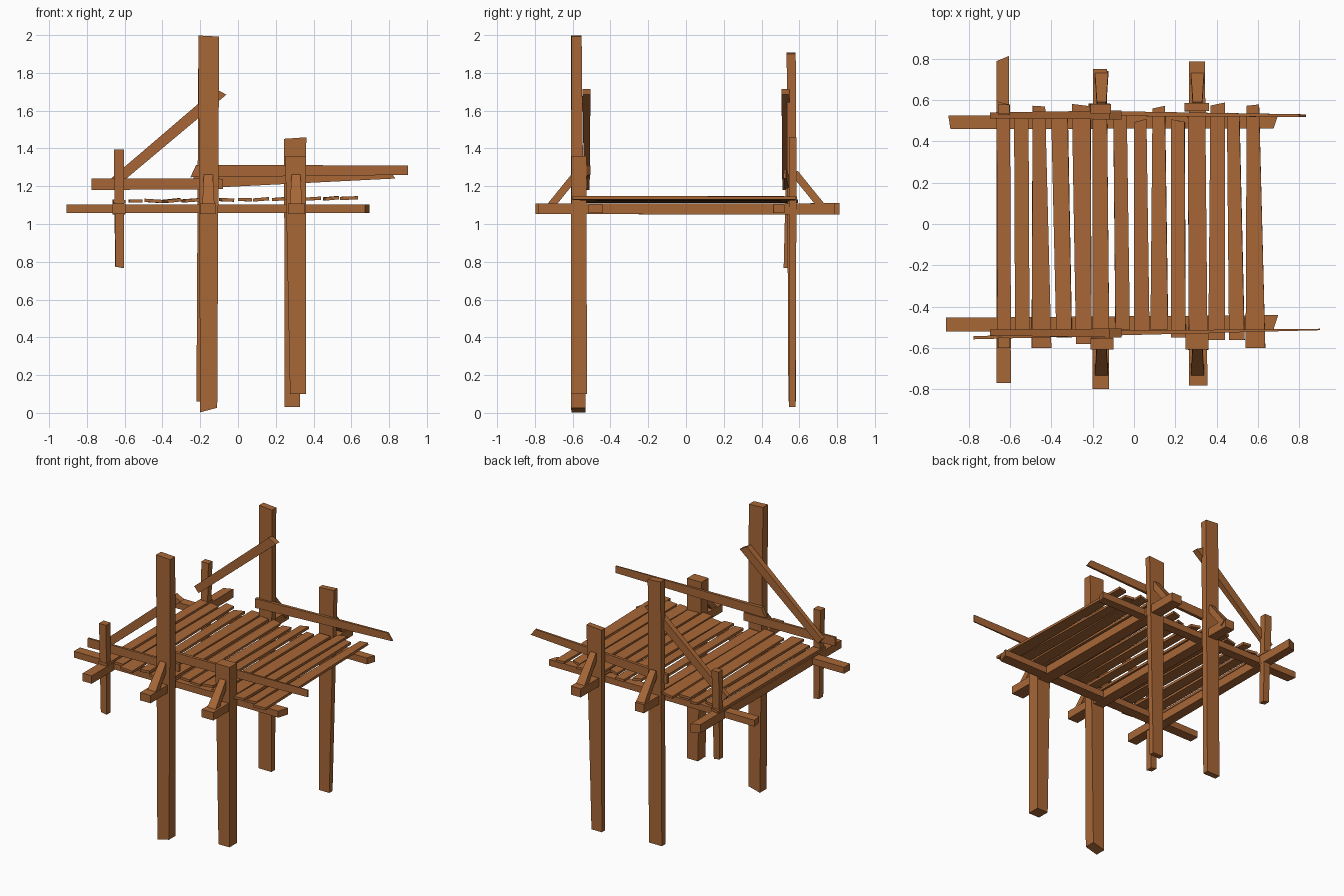
import bpy, bmesh, math, random
from mathutils import Vector

random.seed(4)
X, Y, Z = Vector((1, 0, 0)), Vector((0, 1, 0)), Vector((0, 0, 1))

wood = bpy.data.materials.new("brown wood")
wood.diffuse_color = (0.39, 0.135, 0.037, 1)


def beam(name, a, b, u, v, size_a, size_b=None, cut_a=0.0, cut_b=0.0):
    """Tapered timber from a to b; sizes are full widths along u and v.
    A cut slants the end: the +u side moves along the timber, the -u side back."""
    a, b = Vector(a), Vector(b)
    d = (b - a).normalized()
    bm = bmesh.new()
    rings = []
    for p, s, c in ((a, size_a, cut_a), (b, size_b or size_a, cut_b)):
        rings.append([bm.verts.new(p + u * (i * s[0] / 2) + v * (j * s[1] / 2) + d * (i * c))
                      for i, j in ((-1, -1), (1, -1), (1, 1), (-1, 1))])
    for k in range(4):
        n = (k + 1) % 4
        bm.faces.new((rings[0][k], rings[0][n], rings[1][n], rings[1][k]))
    for r in rings:
        bm.faces.new(r)
    bmesh.ops.recalc_face_normals(bm, faces=bm.faces)
    me = bpy.data.meshes.new(name)
    bm.to_mesh(me)
    bm.free()
    me.materials.append(wood)
    ob = bpy.data.objects.new(name, me)
    bpy.context.collection.objects.link(ob)
    return ob


# upright posts
beam("front_tall_post", (-0.155, -0.57, 0.015), (-0.155, -0.58, 1.995), X, Y,
     (0.09, 0.075), (0.11, 0.055), 0.012, -0.003)
beam("back_tall_post", (-0.17, 0.562, 0.06), (-0.16, 0.557, 1.905), X, Y,
     (0.10, 0.04), (0.10, 0.048), 0.0, -0.004)
beam("front_right_post", (0.318, -0.567, 0.10), (0.305, -0.567, 1.36), X, Y,
     (0.085, 0.085), (0.11, 0.08))
beam("back_right_post", (0.287, 0.562, 0.032), (0.303, 0.566, 1.455), X, Y,
     (0.08, 0.036), (0.118, 0.04), 0.0, 0.004)
beam("front_short_post", (-0.625, -0.572, 0.77), (-0.63, -0.575, 1.395), X, Y,
     (0.045, 0.045), (0.055, 0.05), -0.004)
beam("back_short_post", (-0.628, 0.537, 0.77), (-0.63, 0.555, 1.395), X, Y,
     (0.045, 0.04), (0.055, 0.045), -0.004)

# cross beams running front to back
for name, x, w, y0, y1, cut in (("left", -0.63, 0.07, -0.77, 0.80, 0.012),
                                ("middle", -0.16, 0.08, -0.797, 0.75, 0.0),
                                ("right", 0.31, 0.09, -0.78, 0.785, 0.0)):
    beam(name + "_cross_beam", (x, y0, 1.08), (x - 0.005, y1, 1.08), X, Z,
         (w, 0.055), (w * 0.85, 0.06), 0.0, cut)

# long side beams
beam("front_side_beam", (-0.908, -0.487, 1.08), (0.685, -0.478, 1.08), Y, Z,
     (0.068, 0.045), (0.075, 0.045), 0.0, 0.012)
beam("back_side_beam", (-0.893, 0.492, 1.08), (0.685, 0.492, 1.08), Y, Z,
     (0.065, 0.045), (0.06, 0.045), -0.005, 0.01)

# deck planks: x range at the front, x range at the back, front y, back y
planks = ((-0.66, -0.595, -0.60, -0.665, -0.60, 0.585), (-0.575, -0.505, -0.55, -0.58, -0.51, 0.52),
          (-0.495, -0.40, -0.60, -0.49, -0.43, 0.57), (-0.375, -0.30, -0.55, -0.40, -0.32, 0.53),
          (-0.28, -0.205, -0.58, -0.30, -0.21, 0.575), (-0.20, -0.12, -0.53, -0.20, -0.13, 0.53),
          (-0.09, -0.02, -0.51, -0.10, -0.035, 0.53), (0.0, 0.075, -0.53, 0.0, 0.06, 0.50),
          (0.08, 0.165, -0.51, 0.09, 0.15, 0.565), (0.18, 0.25, -0.55, 0.18, 0.245, 0.50),
          (0.265, 0.355, -0.54, 0.26, 0.345, 0.53), (0.36, 0.44, -0.56, 0.37, 0.44, 0.58),
          (0.46, 0.535, -0.56, 0.45, 0.51, 0.53), (0.54, 0.635, -0.60, 0.545, 0.605, 0.575))
for i, (f0, f1, fy, b0, b1, by) in enumerate(planks):
    z = 1.12 + 0.0013 * i
    tilt = random.uniform(-0.08, 0.12)
    u = Vector((math.cos(tilt), 0, math.sin(tilt)))
    v = Vector((-math.sin(tilt), 0, math.cos(tilt)))
    beam(f"deck_plank_{i + 1}", ((f0 + f1) / 2, fy, z), ((b0 + b1) / 2, by, z), u, v,
         (f1 - f0, 0.017), (b1 - b0, 0.017), 0.0, random.uniform(-0.01, 0.01))

# hand rails
beam("front_left_rail", (-0.775, -0.55, 1.211), (-0.08, -0.53, 1.212), Z, Y,
     (0.062, 0.015), (0.055, 0.018))
beam("front_right_rail", (-0.237, -0.53, 1.28), (0.90, -0.51, 1.285), Z, Y,
     (0.065, 0.025), (0.05, 0.007), 0.015, 0.0)
beam("back_right_rail", (-0.235, 0.535, 1.22), (0.815, 0.524, 1.265), Z, Y,
     (0.065, 0.025), (0.05, 0.013), 0.0, -0.018)

# diagonal side braces and small knee brackets, front and back
for side, s in (("front", -1), ("back", 1)):
    a, b = Vector((-0.68, s * 0.525, 1.20)), Vector((-0.09, s * 0.527, 1.70))
    n = Vector((-(b.z - a.z), 0, b.x - a.x)).normalized()
    beam(side + "_diagonal_brace", a, b, n, Y, (0.052, 0.03), (0.06, 0.042), 0.0, -0.012)
    for label, x in (("middle", -0.157), ("right", 0.307)):
        p, q = Vector((x, s * 0.725, 1.085)), Vector((x, s * 0.575, 1.27))
        n = Vector((0, -(q.z - p.z), q.y - p.y)).normalized()
        beam(f"{side}_{label}_knee_bracket", p, q, n, X, (0.04, 0.065), (0.04, 0.045))
